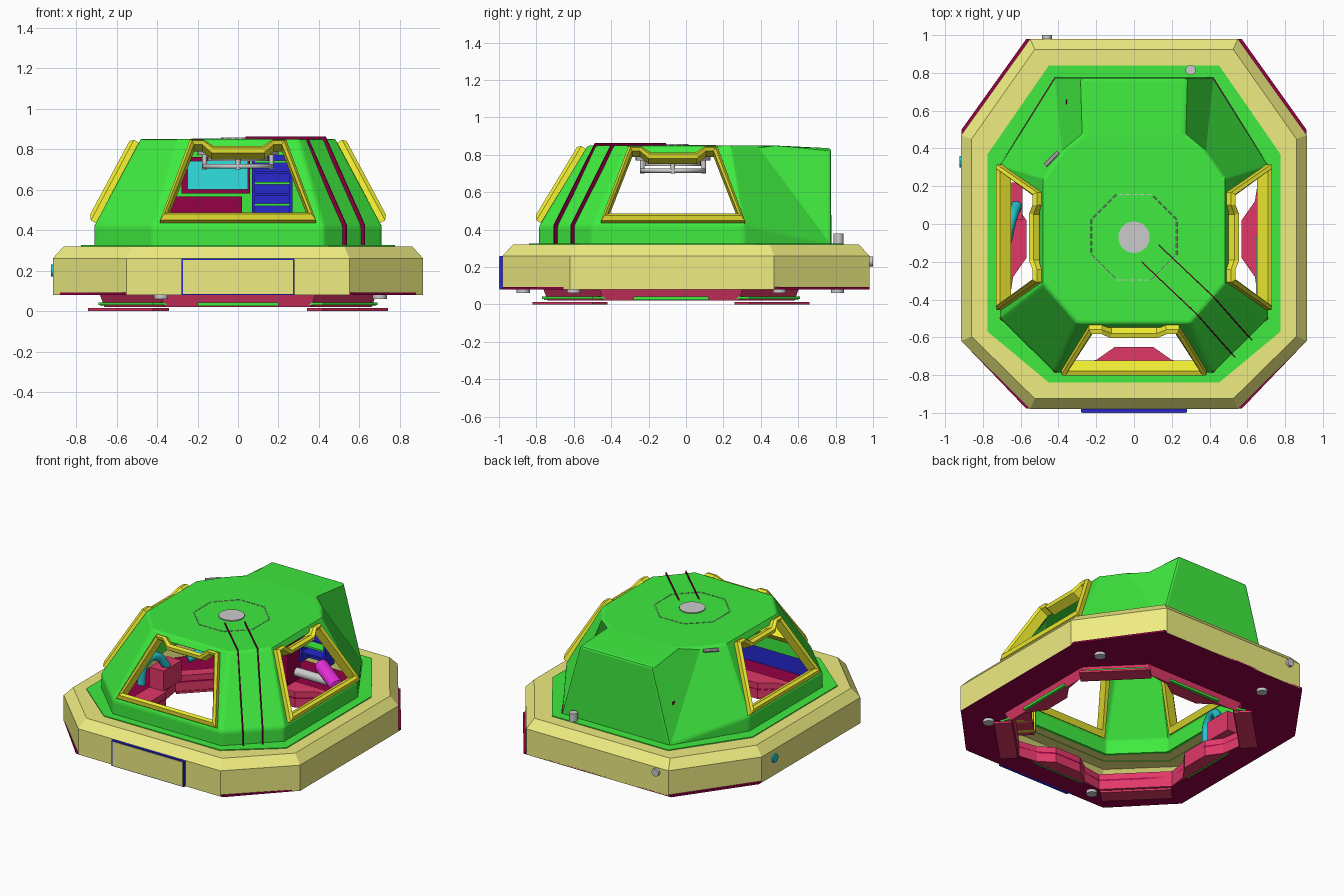
import bpy, bmesh, math
from mathutils import Vector, Matrix

if "Cube" in bpy.data.objects:
    bpy.data.objects.remove(bpy.data.objects["Cube"])

COLORS = {
    "green": (0.05, 0.83, 0.05), "yellow": (0.86, 0.84, 0.22), "frame": (0.85, 0.82, 0.03),
    "red": (0.75, 0.04, 0.14), "maroon": (0.30, 0.0, 0.06), "blue": (0.02, 0.02, 0.62),
    "cyan": (0.03, 0.75, 0.75), "teal": (0.02, 0.55, 0.62), "magenta": (0.85, 0.03, 0.75),
}
MATS = {}


def paint(ob, color):
    if color:
        if color not in MATS:
            MATS[color] = bpy.data.materials.new(color)
            MATS[color].diffuse_color = (*COLORS[color], 1)
        ob.data.materials.append(MATS[color])
    return ob


def mesh(name, verts, faces, color=None):
    bm = bmesh.new()
    vs = [bm.verts.new(v) for v in verts]
    for f in faces:
        bm.faces.new([vs[i] for i in f])
    bmesh.ops.remove_doubles(bm, verts=bm.verts, dist=1e-5)
    bmesh.ops.recalc_face_normals(bm, faces=bm.faces)
    me = bpy.data.meshes.new(name)
    bm.to_mesh(me)
    bm.free()
    ob = bpy.data.objects.new(name, me)
    bpy.context.collection.objects.link(ob)
    return paint(ob, color)


def loft(name, loops, color, closed=False):
    n, m = len(loops[0]), len(loops)
    faces = [(a * n + i, a * n + (i + 1) % n, (a + 1) % m * n + (i + 1) % n, (a + 1) % m * n + i)
             for a in range(m if closed else m - 1) for i in range(n)]
    return mesh(name, [p for l in loops for p in l], faces, color)


def octo(X, f, b, cx, sf, sb, z):
    return [Vector((x, y, z)) for x, y in ((-cx, f), (cx, f), (X, sf), (X, sb),
                                           (cx, b), (-cx, b), (-X, sb), (-X, sf))]


def box(name, lo, hi, color, rot=0, at=(0, 0, 0)):
    v = [(x, y, z) for x in (lo[0], hi[0]) for y in (lo[1], hi[1]) for z in (lo[2], hi[2])]
    ob = mesh(name, v, [(0, 1, 3, 2), (4, 5, 7, 6), (0, 1, 5, 4), (2, 3, 7, 6), (0, 2, 6, 4), (1, 3, 7, 5)], color)
    ob.rotation_euler.z = rot
    ob.location = at
    return ob


def rod(name, a, b, r, color=None, sides=24):
    a, b = Vector(a), Vector(b)
    q = (b - a).to_track_quat('Z', 'Y')
    ring = [q @ Vector((r * math.cos(t), r * math.sin(t), 0))
            for t in (2 * math.pi * i / sides for i in range(sides))]
    verts = [a + p for p in ring] + [b + p for p in ring]
    faces = [(i, (i + 1) % sides, sides + (i + 1) % sides, sides + i) for i in range(sides)]
    ob = mesh(name, verts, faces + [tuple(range(sides)), tuple(range(sides, 2 * sides))], color)
    ob.data.shade_smooth()
    ob.data.set_sharp_from_angle(angle=0.6)
    return ob


def hose(name, pts, r, color=None):
    cu = bpy.data.curves.new(name, 'CURVE')
    cu.dimensions, cu.bevel_depth, cu.bevel_resolution, cu.use_fill_caps = '3D', r, 3, True
    sp = cu.splines.new('BEZIER')
    sp.bezier_points.add(len(pts) - 1)
    for bp, p in zip(sp.bezier_points, pts):
        bp.co = p
        bp.handle_left_type = bp.handle_right_type = 'AUTO'
    tmp = bpy.data.objects.new(name + "_path", cu)
    bpy.context.collection.objects.link(tmp)
    me = bpy.data.meshes.new_from_object(tmp.evaluated_get(bpy.context.evaluated_depsgraph_get()))
    bpy.data.objects.remove(tmp)
    ob = bpy.data.objects.new(name, me)
    bpy.context.collection.objects.link(ob)
    me.materials.clear()
    return paint(ob, color)


# Base ring, green flange and red floor
OUT = (0.915, -0.98, 0.98, 0.55, -0.62, 0.47)
FLANGE = (0.775, -0.84, 0.84, 0.45, -0.57, 0.37)
BASE = (0.71, -0.785, 0.775, 0.42, -0.50, 0.31)
loft("base_ring", [octo(*OUT, 0.08), octo(*OUT, 0.26), octo(0.86, -0.925, 0.925, 0.525, -0.595, 0.45, 0.32),
                   octo(*FLANGE, 0.32), octo(*BASE, 0.32)], "yellow")
loft("dome_flange", [octo(*FLANGE, 0.318), octo(*FLANGE, 0.326), octo(*BASE, 0.326)], "green")

CY = -0.08
TAB = [(-0.33, -0.66), (-0.2, -0.64), (-0.1, -0.57), (0.1, -0.57), (0.2, -0.64), (0.33, -0.66)]


def hole(z, s=1.0):
    return [Matrix.Rotation(k * math.pi / 2, 3, 'Z') @ Vector((x * s, y * s, 0)) + Vector((0, CY, z))
            for k in range(4) for x, y in TAB]


def spread(o):
    return [o[2 * k].lerp(o[2 * k + 1], i / 5) for k in range(4) for i in range(6)]


PLATE = (0.913, -0.978, 0.98, 0.57, -0.62, 0.50)
loft("bottom_plate", [spread(octo(*PLATE, 0.08)), spread(octo(*PLATE, 0.092)), hole(0.092), hole(0.08)],
     "maroon", True)
RIM = (0.66, CY - 0.66, CY + 0.66, 0.36, CY - 0.36, CY + 0.36)
RIM2 = (0.70, CY - 0.70, CY + 0.70, 0.40, CY - 0.40, CY + 0.40)
loft("floor_rim", [spread(octo(*RIM, 0.02)), spread(octo(*RIM2, 0.13)), hole(0.13), hole(0.02)], "red", True)
for k in range(4):
    r = Matrix.Rotation(k * math.pi / 2, 3, 'Z')
    for name, z, o, h, c in (("corner_lip", 0.0, 0.0, 0.014, "red"), ("corner_seal", 0.03, -0.05, 0.012, "green")):
        quad = [(0.42, 0.74 + o), (0.74 + o, 0.42), (0.66, 0.34), (0.34, 0.66)]
        bot = [r @ Vector((x, y, z)) + Vector((0, CY, 0)) for x, y in quad]
        top = [p + Vector((0, 0, h)) for p in bot]
        mesh(name, bot + top, [(0, 1, 2, 3), (4, 5, 6, 7), (0, 1, 5, 4), (1, 2, 6, 5), (2, 3, 7, 6), (3, 0, 4, 7)], c)
    box("side_seal", (-0.2, -0.68, 0.025), (0.2, -0.64, 0.042), "green", k * math.pi / 2, (0, CY, 0))

# Window placement: centre, tangent, outward direction, base distance, inward slope
SLOPE = {"front": ((0, 0), (1, 0), (0, -1), 0.785, 0.26), "right": ((0, -0.07), (0, 1), (1, 0), 0.71, 0.23),
         "left": ((0, -0.07), (0, -1), (-1, 0), 0.71, 0.23)}


def on_face(side, u, z, n=0):
    c, t, o, d, run = SLOPE[side]
    a = math.atan2(run, 0.43)
    dist = d - (z - 0.42) * run / 0.43 + n * math.cos(a)
    return Vector((c[0] + t[0] * u + o[0] * dist, c[1] + t[1] * u + o[1] * dist, z + n * math.sin(a)))


# Dome shell with three window openings and the rear box
L0, L1 = octo(*BASE, 0.32), octo(*BASE, 0.42)
T = octo(0.48, -0.525, 0.40, 0.30, -0.32, 0.24, 0.85)
V, P, B = [[Vector((s * x, y, z)) for s in (1, -1)] for x, y, z in
           ((0.38, 0.38, 0.85), (0.26, 0.47, 0.85), (0.28, 0.775, 0.835))]
polys = [[L0[i], L0[(i + 1) % 8], L1[(i + 1) % 8], L1[i]] for i in (0, 1, 2, 6, 7)]
polys += [[L1[1], L1[2], T[2], T[1]], [L1[7], L1[0], T[0], T[7]], [L0[4], L0[5], B[1], B[0]],
          [T[0], T[1], T[2], T[3], V[0], P[0], P[1], V[1], T[6], T[7]], [P[0], B[0], B[1], P[1]]]
for s, a, b in ((0, 3, 4), (1, 6, 5)):
    polys += [[L0[a], L0[b], L1[a]], [L0[b], V[s], T[a], L1[a]], [L0[b], B[s], P[s], V[s]]]
for side, i in (("front", 0), ("right", 2), ("left", 6)):
    face = [L1[i], L1[i + 1], T[i + 1], T[i]]
    cut = [on_face(side, u, z) for u, z in ((-0.36, 0.455), (0.36, 0.455), (0.225, 0.812), (-0.225, 0.812))]
    polys += [[face[j], face[(j + 1) % 4], cut[(j + 1) % 4], cut[j]] for j in range(4)]
verts, faces = [], []
for p in polys:
    faces.append(range(len(verts), len(verts) + len(p)))
    verts += p
dome = mesh("dome_shell", verts, faces, "green")
bev = dome.modifiers.new("soft_edges", 'BEVEL')
bev.width, bev.segments, bev.limit_method, bev.angle_limit = 0.015, 2, 'ANGLE', math.radians(20)
sol = dome.modifiers.new("thickness", 'SOLIDIFY')
sol.thickness, sol.offset = 0.02, -1

# Window frames with a notched top
HALF_OUT = [(0.385, 0.435), (0.238, 0.832), (0.17, 0.832), (0.12, 0.80)]
HALF_MID = [(0.365, 0.455), (0.227, 0.819), (0.173, 0.819), (0.125, 0.783)]
HALF_IN = [(0.348, 0.472), (0.217, 0.806), (0.176, 0.806), (0.13, 0.766)]
for side in SLOPE:
    full = [[(-u, z) for u, z in h] + [(u, z) for u, z in reversed(h)] for h in (HALF_OUT, HALF_MID, HALF_IN)]
    rows = ((0, -0.02), (0, 0.028), (1, 0.045), (2, 0.03), (2, -0.035), (0, -0.035))
    loft("window_frame_" + side, [[on_face(side, u, z, n) for u, z in full[k]] for k, n in rows], "frame", True)

# Two thin fins over the front right corner
for s in (-0.045, 0.045):
    path = [Vector(p) + Vector((s, s, 0)) for p in
            ((0.085, -0.155, 0.85), (0.375, -0.43, 0.85), (0.565, -0.645, 0.42), (0.565, -0.645, 0.325))]
    lift = [Vector(p) for p in ((0, 0, 0.012), (0.012, -0.012, 0.012), (0.016, -0.016, 0.005), (0.016, -0.016, 0))]
    w = Vector((0.002, 0.002, 0))
    loft("corner_fin", [[p - w - l, p + w - l, p + w + l, p - w + l] for p, l in zip(path, lift)], "maroon")

# Roof cap, dashed hatch outline and inner hatch
rod("roof_cap", (0, -0.07, 0.84), (0, -0.07, 0.857), 0.083, None, 32)
for k in range(8):
    a = [Vector((0.245 * math.cos(t), 0.245 * math.sin(t) - 0.07, 0.851))
         for t in (math.pi / 8 + k * math.pi / 4, math.pi / 8 + (k + 1) * math.pi / 4)]
    for i in range(5):
        rod("hatch_dash", a[0].lerp(a[1], i / 5), a[0].lerp(a[1], i / 5 + 0.13), 0.003, None, 6)
rod("hatch_plate", (0, -0.07, 0.77), (0, -0.07, 0.825), 0.2, None, 32)
rod("hatch_drum", (0, -0.07, 0.74), (0, -0.07, 0.77), 0.15, None, 32)
wheel = [(0.165 * math.cos(t), 0.165 * math.sin(t) - 0.07, 0.715) for t in (i * math.pi / 8 for i in range(17))]
hose("hatch_wheel", wheel, 0.012)
for k in range(4):
    x, y = 0.165 * math.cos(k * math.pi / 2), 0.165 * math.sin(k * math.pi / 2) - 0.07
    rod("wheel_post", (x, y, 0.70), (x, y, 0.78), 0.012, None, 12)

# Outside fittings
box("front_panel_core", (-0.28, -0.997, 0.08), (0.28, -0.97, 0.26), "blue")
box("front_panel", (-0.272, -1.0, 0.085), (0.272, -0.99, 0.253), "yellow")
rod("rear_post", (0.30, 0.815, 0.31), (0.30, 0.815, 0.38), 0.027)
rod("rear_socket", (-0.46, 0.97, 0.23), (-0.46, 1.0, 0.23), 0.026)
rod("side_port", (-0.925, 0.33, 0.2), (-0.9, 0.33, 0.2), 0.03, "teal")
for x, y in ((-0.38, -0.87), (0.70, -0.60), (-0.38, 0.81), (0.70, 0.5)):
    rod("underside_foot", (x, y, 0.06), (x, y, 0.085), 0.035)
rod("roof_handle", (-0.47, 0.31, 0.83), (-0.40, 0.38, 0.83), 0.012, None, 10)

# Rear interior equipment
box("screen_case", (-0.28, 0.60, 0.58), (0.06, 0.70, 0.76), "maroon")
box("screen", (-0.25, 0.592, 0.60), (0.05, 0.61, 0.74), "cyan")
box("rear_cabinet", (-0.36, 0.52, 0.14), (0.02, 0.66, 0.565), "maroon")
box("rack_back", (0.08, 0.66, 0.30), (0.26, 0.68, 0.77), "blue")
for x in (0.07, 0.255):
    box("rack_side", (x, 0.58, 0.30), (x + 0.015, 0.68, 0.77), "blue")
for i in range(8):
    z = 0.36 + i * 0.053
    box("rack_shelf", (0.08, 0.58, z), (0.26, 0.67, z + 0.012), "green" if i % 2 else "blue")
rod("magenta_tank", (0.30, 0.50, 0.36), (0.56, 0.30, 0.36), 0.045, "magenta")

# Corner locker, left box and hoses
box("corner_locker", (-0.18, -0.07, 0.13), (0.18, 0.07, 0.36), "red", math.pi / 4, (0.48, -0.54, 0))
box("locker_lid", (-0.19, -0.08, 0.36), (0.19, 0.08, 0.41), "blue", math.pi / 4, (0.48, -0.54, 0))
for u in (-0.13, 0, 0.13):
    box("locker_strap", (u - 0.015, -0.08, 0.13), (u + 0.015, 0.08, 0.36), "frame", math.pi / 4, (0.48, -0.54, 0))
box("left_box", (-0.70, 0.02, 0.13), (-0.59, 0.22, 0.27), "red")
hose("teal_hose", [(-0.62, 0.10, 0.27), (-0.65, 0.02, 0.36), (-0.67, -0.07, 0.34), (-0.68, -0.10, 0.2)], 0.028, "teal")
hose("rear_hose", [(-0.60, 0.30, 0.25), (-0.48, 0.45, 0.3), (-0.36, 0.55, 0.25)], 0.03, "teal")
rod("right_pipe", (0.67, -0.38, 0.24), (0.67, -0.06, 0.24), 0.024)
rod("rear_pipe", (-0.3, 0.62, 0.2), (0.3, 0.62, 0.2), 0.03)

for m in bpy.data.materials:
    if m.users and not m.is_grease_pencil:
        m.use_nodes = True
        m.node_tree.nodes["Principled BSDF"].inputs["Base Color"].default_value = m.diffuse_color
